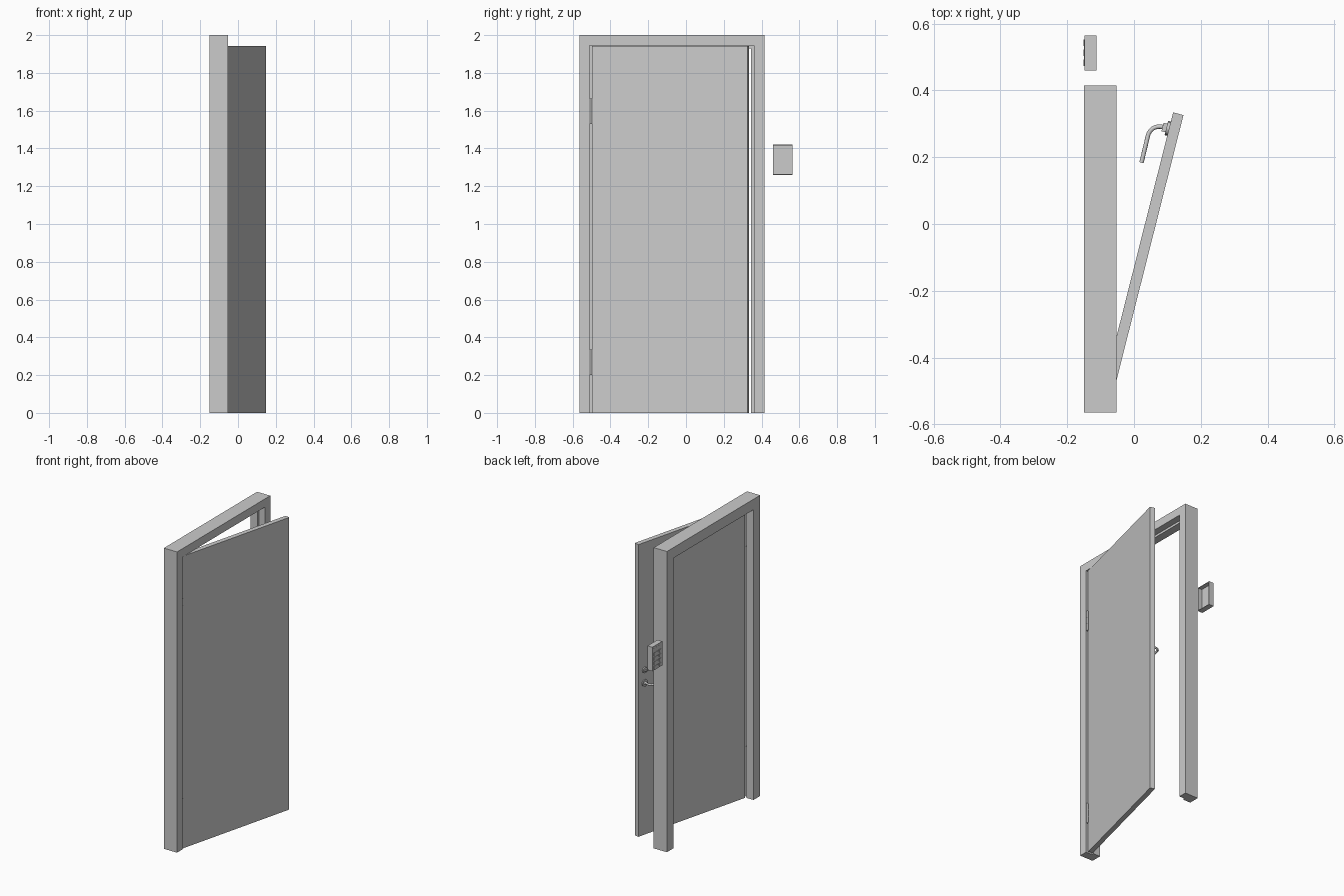
import bpy, bmesh, math
from mathutils import Matrix, Vector

if "Cube" in bpy.data.objects:
    bpy.data.objects.remove(bpy.data.objects["Cube"])

SWING = math.atan(0.2525)
# door space: origin at hinge edge of the outer face, y along the leaf, x outward
DOOR = Matrix.Translation((-0.060, -0.498, 0)) @ Matrix.Rotation(-SWING, 4, 'Z')


def finish(name, bm, matrix=None, smooth=False):
    bmesh.ops.recalc_face_normals(bm, faces=bm.faces[:])
    mesh = bpy.data.meshes.new(name)
    bm.to_mesh(mesh)
    bm.free()
    ob = bpy.data.objects.new(name, mesh)
    bpy.context.collection.objects.link(ob)
    if matrix:
        ob.matrix_world = matrix
    if smooth:
        bpy.ops.object.select_all(action='DESELECT')
        ob.select_set(True)
        bpy.context.view_layer.objects.active = ob
        bpy.ops.object.shade_smooth_by_angle(angle=math.radians(40))
    return ob


def add_box(bm, lo, hi):
    lo, hi = Vector(lo), Vector(hi)
    size = hi - lo
    m = Matrix.Translation((lo + hi) / 2) @ Matrix.Diagonal((*size, 1))
    return bmesh.ops.create_cube(bm, size=1, matrix=m)["verts"]


def box(name, lo, hi, matrix=None):
    bm = bmesh.new()
    add_box(bm, lo, hi)
    return finish(name, bm, matrix)


def sweep(bm, rings):
    rows = [[bm.verts.new(p) for p in ring] for ring in rings]
    n = len(rows[0])
    for a, b in zip(rows, rows[1:]):
        for i in range(n):
            j = (i + 1) % n
            bm.faces.new((a[i], a[j], b[j], b[i]))
    bm.faces.new(rows[0])
    bm.faces.new(rows[-1])


def cylinder(name, r, depth, matrix, r2=None, seg=24):
    bm = bmesh.new()
    bmesh.ops.create_cone(bm, cap_ends=True, segments=seg, radius1=r,
                          radius2=r if r2 is None else r2, depth=depth)
    return finish(name, bm, matrix, True)


# frame: rebated profile (inset, x) swept up, across and down with mitred corners
profile = [(0, -0.15), (0.07, -0.15), (0.07, -0.097),
           (0.055, -0.097), (0.055, -0.053), (0, -0.053)]
Y0, Y1 = -0.565, 0.415
bm = bmesh.new()
sweep(bm, [[(x, Y0 + i, 0) for i, x in profile],
           [(x, Y0 + i, 2 - i) for i, x in profile],
           [(x, Y1 - i, 2 - i) for i, x in profile],
           [(x, Y1 - i, 0) for i, x in profile]])
finish("door_frame", bm)

# door leaf
box("door_leaf", (-0.032, 0, 0), (0, 0.85, 1.943), DOOR)

# hinges: three knuckles each, with a leaf against the jamb
for label, z0 in (("lower", 0.20), ("upper", 1.53)):
    for k in range(3):
        cylinder(f"{label}_hinge_knuckle_{k}", 0.006, 0.044,
                 Matrix.Translation((-0.058, -0.503, z0 + 0.0225 + 0.045 * k)), seg=16)
    box(f"{label}_hinge_leaf", (-0.088, -0.511, z0), (-0.055, -0.508, z0 + 0.135))

# lever handle: out from the door, round a bend, back towards the hinges
HY, HZ, R = 0.80, 1.01, 0.0065
out = Matrix.Rotation(math.radians(-90), 4, 'Y')
cylinder("handle_rose", 0.022, 0.008, DOOR @ Matrix.Translation((-0.036, HY, HZ)) @ out)
cylinder("handle_collar", 0.012, 0.010,
         DOOR @ Matrix.Translation((-0.044, HY, HZ)) @ out, 0.008)
BEND = 0.035
path = [((-0.034, HY), math.pi)]
for k in range(9):
    a = math.pi / 2 * k / 8
    path.append(((-0.053 - BEND * math.sin(a), HY - BEND + BEND * math.cos(a)), math.pi + a))
path.append(((-0.087, 0.681), math.pi * 1.5))
rings = []
for (x, y), a in path:
    side = Vector((-math.sin(a), math.cos(a), 0))
    rings.append([Vector((x, y, HZ)) + side * R * math.cos(t) + Vector((0, 0, R * math.sin(t)))
                  for t in (math.tau * i / 16 for i in range(16))])
bm = bmesh.new()
sweep(bm, rings)
finish("handle_lever", bm, DOOR, True)

# lock rose with thumb turn above the lever
LZ = 1.095
cylinder("lock_rose", 0.019, 0.008, DOOR @ Matrix.Translation((-0.036, HY, LZ)) @ out)
box("thumb_turn", (-0.052, HY - 0.013, LZ - 0.003), (-0.039, HY + 0.013, LZ + 0.003), DOOR)

# wall keypad: thin shell open on the wall side
bm = bmesh.new()
verts = add_box(bm, (-0.148, 0.460, 1.26), (-0.113, 0.565, 1.42))
bm.faces.ensure_lookup_table()
back = max(bm.faces, key=lambda f: f.calc_center_median().x)
bmesh.ops.inset_region(bm, faces=[back], thickness=0.005)
for v in bmesh.ops.extrude_face_region(bm, geom=[back])["geom"]:
    if isinstance(v, bmesh.types.BMVert):
        v.co.x -= 0.028
if back.is_valid:
    bmesh.ops.delete(bm, geom=[back], context='FACES_ONLY')
finish("keypad_shell", bm)

# keypad buttons
for row in range(4):
    for col in range(3):
        y, z = 0.4825 + 0.030 * col, 1.277 + 0.030 * row
        box(f"keypad_button_{row}_{col}", (-0.1505, y - 0.010, z - 0.010),
            (-0.147, y + 0.010, z + 0.010))
box("keypad_display", (-0.149, 0.4725, 1.388), (-0.147, 0.5525, 1.408))
